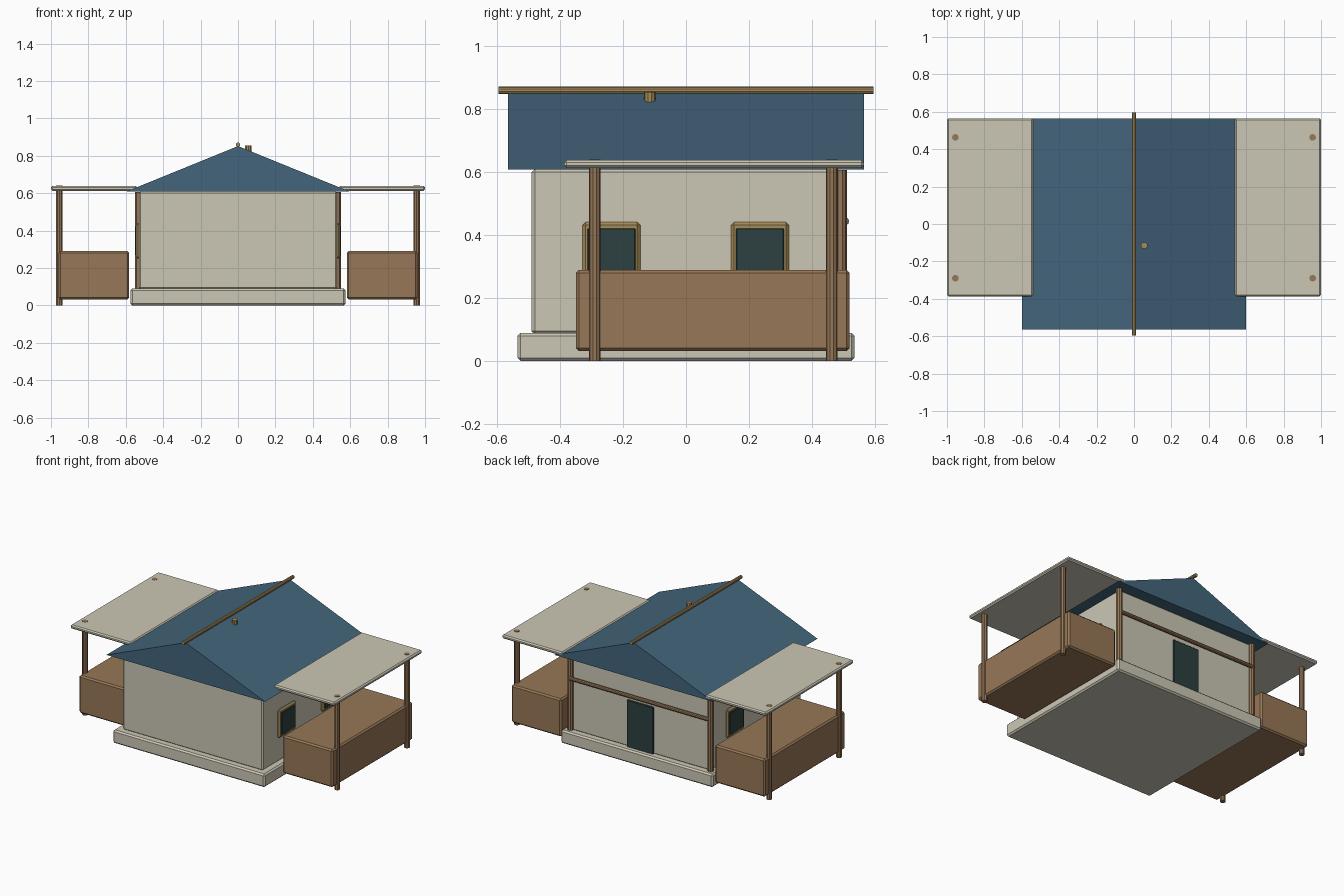
import bpy, bmesh
from math import pi
from mathutils import Matrix, Vector

cube = bpy.data.objects.get("Cube")
if cube:
    bpy.data.objects.remove(cube, do_unlink=True)


def material(name, rgb):
    m = bpy.data.materials.new(name)
    m.use_nodes = True
    m.diffuse_color = (*rgb, 1)
    m.node_tree.nodes["Principled BSDF"].inputs["Base Color"].default_value = (*rgb, 1)
    return m


CREAM = material("cream plaster", (0.60, 0.57, 0.46))
BLUE = material("slate blue", (0.056, 0.13, 0.20))
BROWN = material("brown wood", (0.31, 0.185, 0.095))
OCHRE = material("ochre wood", (0.38, 0.26, 0.10))
DARK = material("dark glass", (0.026, 0.05, 0.05))


def finish(name, bm, mat):
    bmesh.ops.recalc_face_normals(bm, faces=bm.faces)
    mesh = bpy.data.meshes.new(name)
    bm.to_mesh(mesh)
    bm.free()
    mesh.materials.append(mat)
    obj = bpy.data.objects.new(name, mesh)
    bpy.context.collection.objects.link(obj)
    return obj


def box(name, x, y, z, mat, bevel=0.01):
    """Chamfered box from (min, max) pairs."""
    lo, hi = Vector((min(x), y[0], z[0])), Vector((max(x), y[1], z[1]))
    bm = bmesh.new()
    bmesh.ops.create_cube(bm, size=1, matrix=Matrix.Translation((lo + hi) / 2)
                          @ Matrix.Diagonal((*(hi - lo), 1)))
    if bevel:
        bmesh.ops.bevel(bm, geom=bm.edges[:], offset=bevel, segments=1, affect='EDGES')
    return finish(name, bm, mat)


def pole(name, centre, radius, length, mat, axis="Z", sides=10):
    turn = {"X": Matrix.Rotation(pi / 2, 4, 'Y'),
            "Y": Matrix.Rotation(pi / 2, 4, 'X'), "Z": Matrix()}[axis]
    bm = bmesh.new()
    bmesh.ops.create_cone(bm, cap_ends=True, segments=sides, radius1=radius, radius2=radius,
                          depth=length, matrix=Matrix.Translation(centre) @ turn)
    return finish(name, bm, mat)


# House body
box("foundation", (-0.575, 0.575), (-0.535, 0.535), (0, 0.09), CREAM)
box("walls", (-0.53, 0.53), (-0.49, 0.49), (0.085, 0.61), CREAM)

# Gable roof: triangular profile pushed along y
bm = bmesh.new()
profile = [(-0.6, 0.608), (0.6, 0.608), (0, 0.852)]
gable = bm.faces.new([bm.verts.new((x, -0.565, z)) for x, z in profile])
pushed = bmesh.ops.extrude_face_region(bm, geom=[gable])["geom"]
bmesh.ops.translate(bm, vec=(0, 1.13, 0),
                    verts=[v for v in pushed if isinstance(v, bmesh.types.BMVert)])
finish("roof", bm, BLUE)
pole("ridge_pole", (0, 0, 0.86), 0.012, 1.19, OCHRE, "Y")
pole("chimney", (0.055, -0.115, 0.825), 0.018, 0.06, OCHRE)

# Back entrance
box("door", (-0.1, 0.1), (0.47, 0.5), (0.08, 0.41), DARK, 0.004)
pole("back_beam", (0, 0.505, 0.444), 0.013, 1.06, BROWN, "X")

# Side porches, the same on both sides
for side, s in (("left", 1), ("right", -1)):
    pole(side + "_corner_post", (s * 0.53, 0.49, 0.347), 0.021, 0.52, BROWN)
    box(side + "_awning", (s * 0.54, s), (-0.387, 0.565), (0.613, 0.639), CREAM, 0.008)
    box(side + "_porch_box", (s * 0.582, s * 0.96), (-0.35, 0.52), (0.032, 0.29), BROWN)
    for place, y in (("front", -0.29), ("back", 0.463)):
        pole(f"{side}_{place}_porch_post", (s * 0.955, y, 0.3205), 0.018, 0.641, BROWN)
    for place, y in (("front", -0.237), ("back", 0.235)):
        box(f"{side}_{place}_window_frame", (s * 0.515, s * 0.545),
            (y - 0.092, y + 0.092), (0.25, 0.442), OCHRE)
        box(f"{side}_{place}_window_glass", (s * 0.52, s * 0.55),
            (y - 0.076, y + 0.076), (0.27, 0.422), DARK, 0.003)
